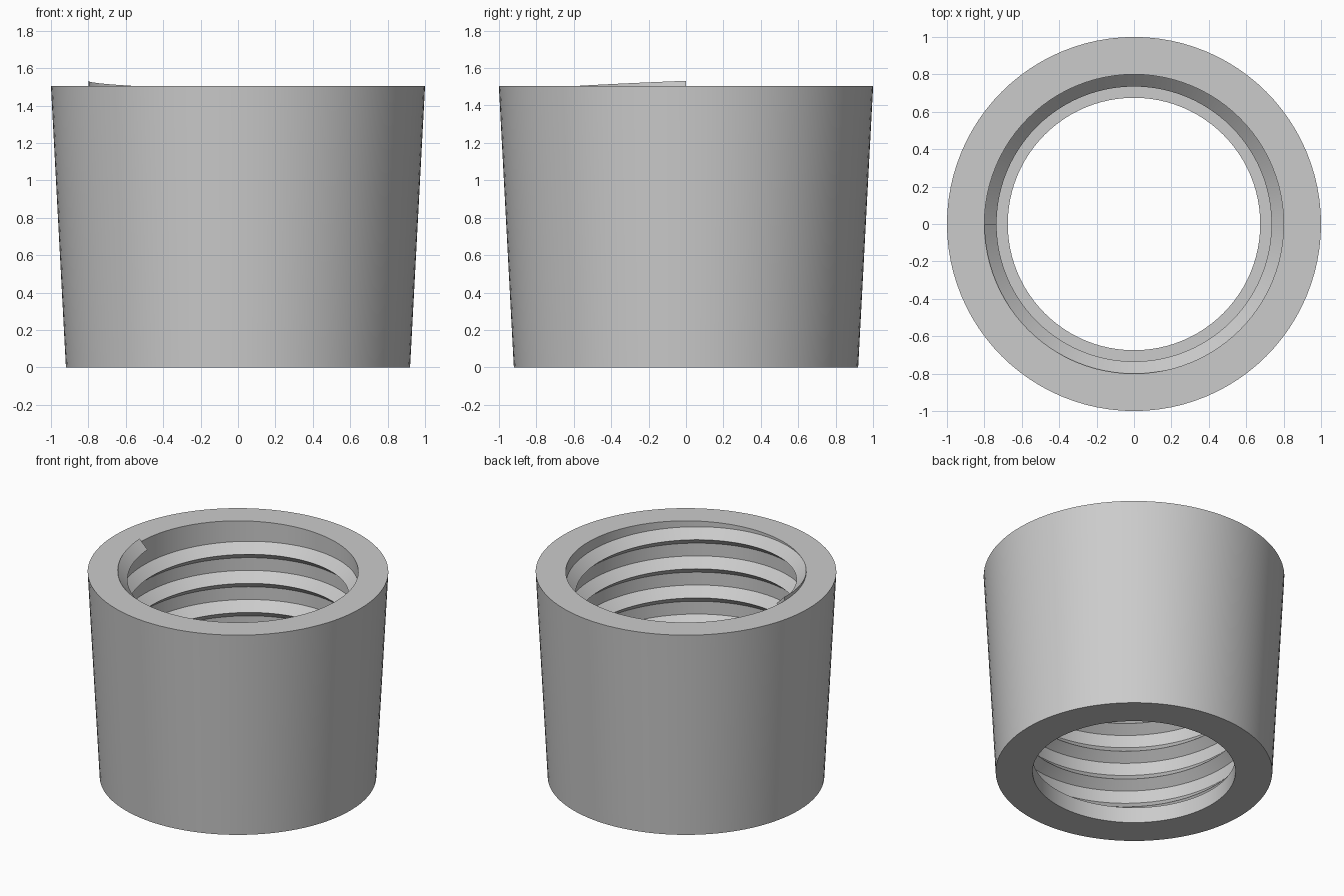
import bpy, bmesh, math

if "Cube" in bpy.data.objects:
    bpy.data.objects.remove(bpy.data.objects["Cube"])

SEG = 96            # sides per turn
TOP = 1.503         # rim height
BORE = 0.80         # bore radius
PITCH = 0.2135      # thread drop per turn
TURNS = 6.5

grey = bpy.data.materials.new("plain_grey")
grey.diffuse_color = (0.6, 0.6, 0.6, 1)
grey.use_nodes = True
grey.node_tree.nodes["Principled BSDF"].inputs["Base Color"].default_value = grey.diffuse_color


def finish(name, bm):
    bmesh.ops.recalc_face_normals(bm, faces=bm.faces[:])
    mesh = bpy.data.meshes.new(name)
    bm.to_mesh(mesh)
    bm.free()
    obj = bpy.data.objects.new(name, mesh)
    bpy.context.collection.objects.link(obj)
    mesh.materials.append(grey)
    bpy.ops.object.select_all(action='DESELECT')
    obj.select_set(True)
    bpy.context.view_layer.objects.active = obj
    bpy.ops.object.shade_smooth_by_angle(angle=math.radians(30))
    return obj


def bridge(bm, a, b):
    n = len(a)
    for i in range(n):
        j = (i + 1) % n
        bm.faces.new((a[i], a[j], b[j], b[i]))


def ring(bm, profile, angle, dz=0.0):
    return [bm.verts.new((r * math.cos(angle), r * math.sin(angle), z + dz))
            for r, z in profile]


# Tapered sleeve: straight bore with a narrower lip at the bottom
bm = bmesh.new()
sleeve = [(0.92, 0), (1.0, TOP), (BORE, TOP), (BORE, 0.115), (0.675, 0.115), (0.675, 0)]
rings = [ring(bm, sleeve, 2 * math.pi * i / SEG) for i in range(SEG)]
for i in range(SEG):
    bridge(bm, rings[i], rings[(i + 1) % SEG])
finish("tapered_sleeve", bm)

# Internal thread: triangular ridge winding down from just above the rim
bm = bmesh.new()
ridge = [(BORE, 1.532), (0.735, 1.467), (BORE, 1.412)]
steps = int(TURNS * SEG)
rings = [ring(bm, ridge, math.pi + 2 * math.pi * i / SEG, -PITCH * i / SEG)
         for i in range(steps + 1)]
for a, b in zip(rings, rings[1:]):
    bridge(bm, a, b)
bm.faces.new(rings[0])
bm.faces.new(rings[-1])
finish("internal_thread", bm)
